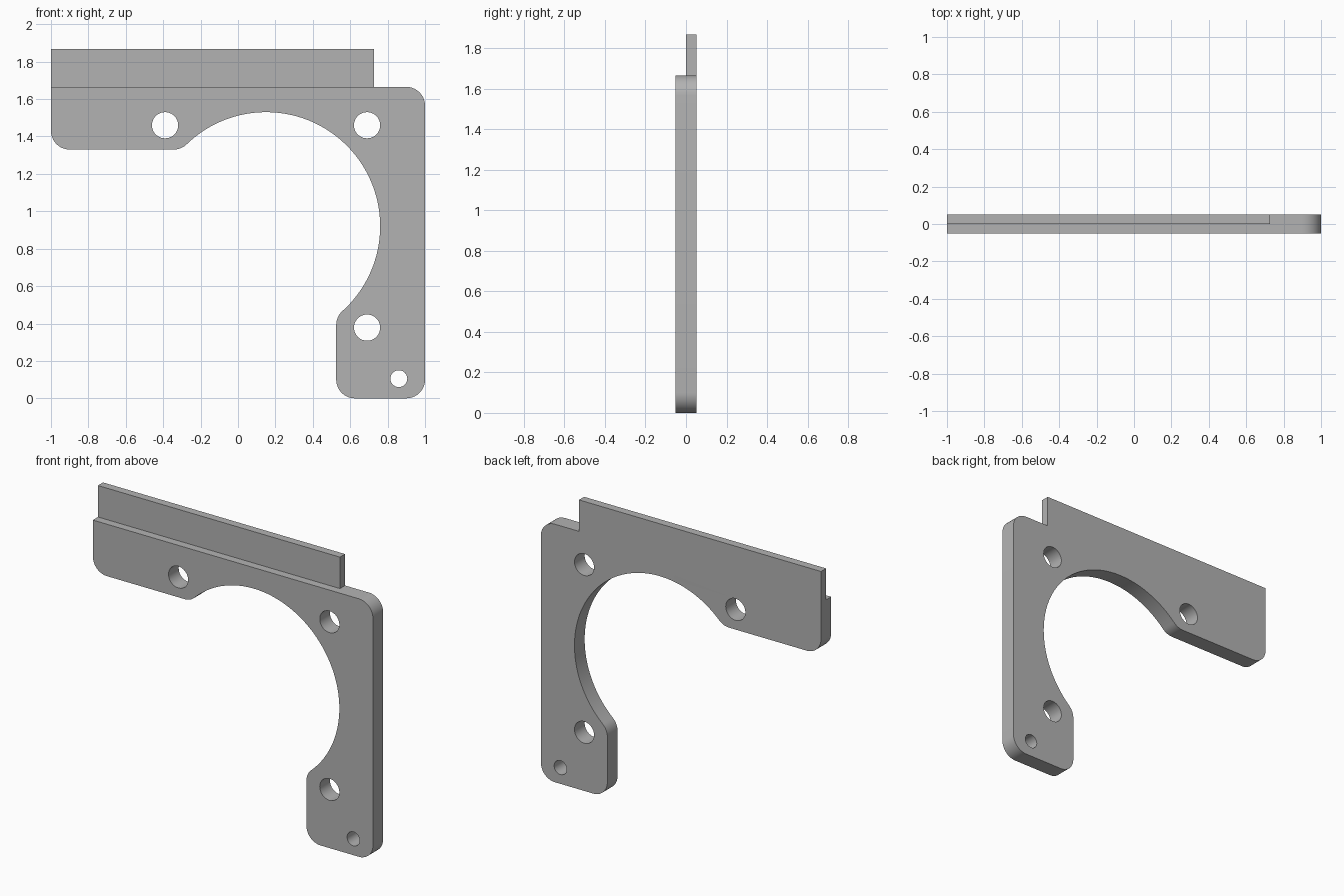
import bpy
import bmesh
from math import sin, cos, atan2, sqrt, radians, pi

cube = bpy.data.objects.get("Cube")
if cube:
    bpy.data.objects.remove(cube, do_unlink=True)

HALF = 0.052            # half the plate thickness
TOP = 1.665             # top of the plate
ARM_Z = 1.33            # underside of the horizontal arm
LEG_X = 0.525           # inner edge of the vertical leg
FILLET = 0.1
CX, CZ, BORE = 0.15, 0.92, 0.61

grey = bpy.data.materials.new("plain grey")
grey.use_nodes = True
grey.diffuse_color = (0.45, 0.45, 0.45, 1)
grey.node_tree.nodes["Principled BSDF"].inputs["Base Color"].default_value = grey.diffuse_color


def arc(x, z, r, start, end, steps):
    return [(x + r * cos(start + (end - start) * i / steps),
             z + r * sin(start + (end - start) * i / steps)) for i in range(steps + 1)]


def corner(x, z, start):
    a = radians(start)
    return arc(x, z, FILLET, a, a + pi / 2, 10)


def circle(x, z, r):
    return arc(x, z, r, 0, 2 * pi, 40)[:-1]


# Fillets that blend the large bore into the two arms
reach = BORE + FILLET
arm_z = ARM_Z + FILLET
arm_x = CX - sqrt(reach ** 2 - (arm_z - CZ) ** 2)
arm_angle = atan2(arm_z - CZ, arm_x - CX)
leg_x = LEG_X + FILLET
leg_z = CZ - sqrt(reach ** 2 - (leg_x - CX) ** 2)
leg_angle = atan2(leg_z - CZ, leg_x - CX)

# Plate outline, counter-clockwise
outline = [(-1, TOP)]
outline += corner(-1 + FILLET, arm_z, 180)
outline += arc(arm_x, arm_z, FILLET, -pi / 2, arm_angle - pi, 8)
outline += arc(CX, CZ, BORE, arm_angle, leg_angle, 72)
outline += arc(leg_x, leg_z, FILLET, leg_angle + pi, pi, 8)
outline += corner(leg_x, FILLET, 180)
outline += corner(1 - FILLET, FILLET, 270)
outline += corner(1 - FILLET, TOP - FILLET, 0)

# Three fixing holes and one small corner hole
holes = [circle(-0.39, 1.46, 0.07), circle(0.69, 1.46, 0.07),
         circle(0.69, 0.378, 0.07), circle(0.86, 0.105, 0.045)]

# Flat plate: filled profile extruded to both sides
curve = bpy.data.curves.new("plate_profile", "CURVE")
curve.dimensions = "2D"
curve.fill_mode = "BOTH"
curve.extrude = HALF
for loop in [outline] + holes:
    spline = curve.splines.new("POLY")
    spline.points.add(len(loop) - 1)
    spline.use_cyclic_u = True
    for point, (x, z) in zip(spline.points, loop):
        point.co = (x, z, 0, 1)
plate = bpy.data.objects.new("bracket_plate", curve)
plate.rotation_euler.x = pi / 2
bpy.context.collection.objects.link(plate)
bpy.ops.object.select_all(action="DESELECT")
plate.select_set(True)
bpy.context.view_layer.objects.active = plate
bpy.ops.object.convert(target="MESH")
bpy.ops.object.transform_apply(location=False, rotation=True, scale=False)

bm = bmesh.new()
bm.from_mesh(plate.data)
bmesh.ops.remove_doubles(bm, verts=bm.verts, dist=0.0001)
bmesh.ops.recalc_face_normals(bm, faces=bm.faces)
bm.to_mesh(plate.data)
bm.free()
plate.data.materials.clear()
plate.data.materials.append(grey)
bpy.ops.object.shade_smooth_by_angle(angle=radians(30))

# Thin lip along the top, flush with the back
x0, x1, lip_top = -1, 0.728, 1.868
bpy.ops.mesh.primitive_cube_add(size=1, location=((x0 + x1) / 2, HALF / 2, (TOP + lip_top) / 2))
lip = bpy.context.object
lip.name = "top_lip"
lip.scale = (x1 - x0, HALF, lip_top - TOP)
bpy.ops.object.transform_apply(location=False, rotation=False, scale=True)
lip.data.materials.append(grey)
